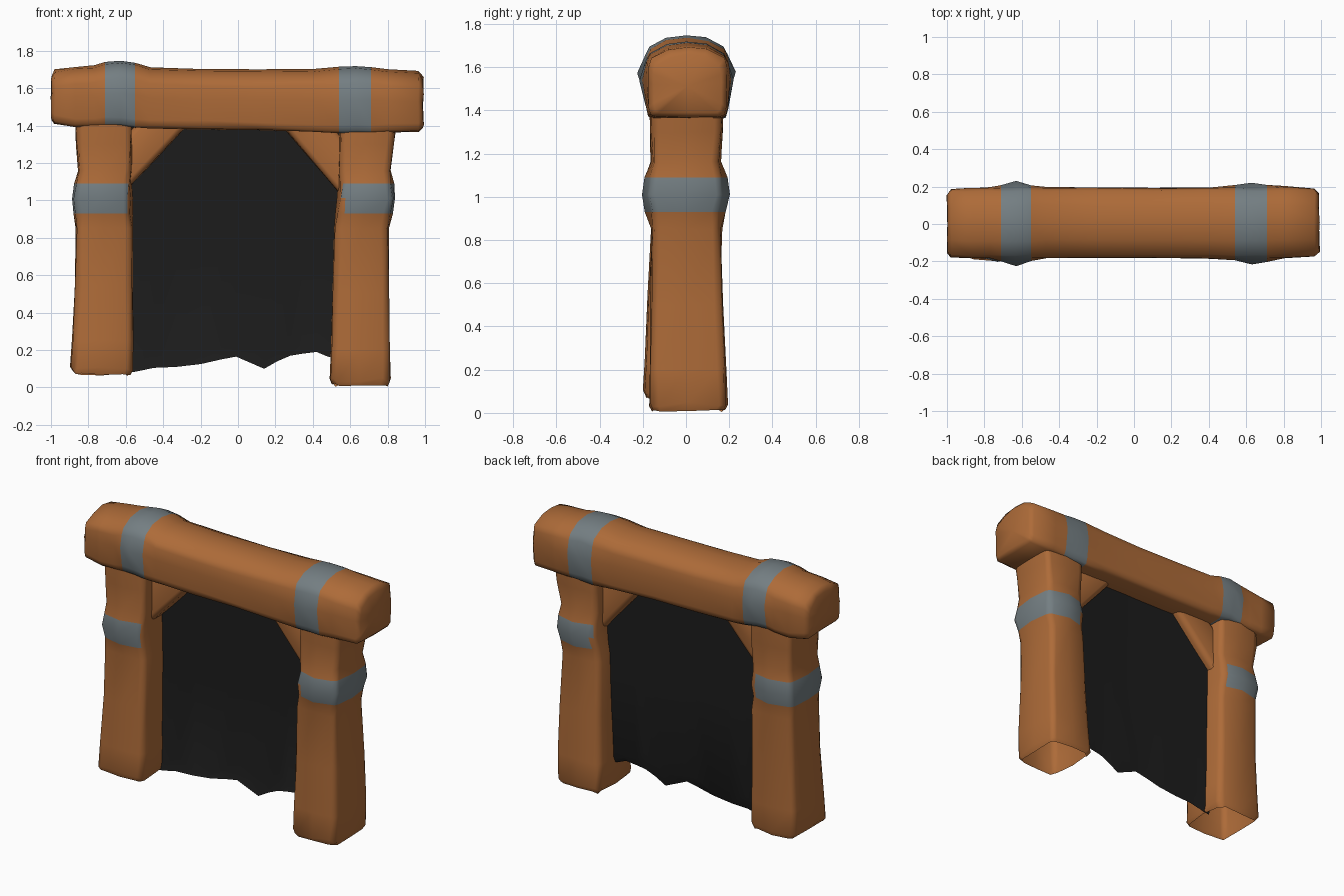
import bpy, bmesh, math, random
from mathutils import Vector

if "Cube" in bpy.data.objects:
    bpy.data.objects.remove(bpy.data.objects["Cube"])

random.seed(4)


def mat(name, rgb):
    m = bpy.data.materials.new(name)
    m.diffuse_color = (*rgb, 1)
    m.use_nodes = True
    m.node_tree.nodes["Principled BSDF"].inputs["Base Color"].default_value = m.diffuse_color
    return m


WOOD = mat("orange wood", (0.42, 0.147, 0.04))
METAL = mat("grey metal", (0.175, 0.21, 0.225))
DARK = mat("black opening", (0.0115, 0.0115, 0.0115))


def finish(name, bm, mats, rule=None, angle=62):
    bmesh.ops.recalc_face_normals(bm, faces=bm.faces)
    if rule:
        for f in bm.faces:
            f.material_index = int(rule(f.calc_center_median()))
    me = bpy.data.meshes.new(name)
    bm.to_mesh(me)
    bm.free()
    for m in mats:
        me.materials.append(m)
    ob = bpy.data.objects.new(name, me)
    bpy.context.collection.objects.link(ob)
    bpy.ops.object.select_all(action='DESELECT')
    ob.select_set(True)
    bpy.context.view_layer.objects.active = ob
    bpy.ops.object.shade_smooth_by_angle(angle=math.radians(angle))
    return ob


def loft(rings, jitter=0.004, caps=True):
    """Skin a list of closed rings, with optional fan caps."""
    bm = bmesh.new()
    loops = []
    for ring in rings:
        loops.append([bm.verts.new(Vector(p) + Vector([random.uniform(-jitter, jitter) for _ in range(3)]))
                      for p in ring])
    for a, b in zip(loops, loops[1:]):
        for i in range(len(a)):
            j = (i + 1) % len(a)
            bm.faces.new((a[i], a[j], b[j], b[i]))
    for end in (loops[0], loops[-1]) if caps else ():
        c = bm.verts.new(sum((v.co for v in end), Vector()) / len(end))
        for i in range(len(end)):
            bm.faces.new((end[i], end[(i + 1) % len(end)], c))
    return bm


def rounded(x0, x1, y0, y1, r=0.035, sink=0.0):
    """Rectangle with rounded corners (optionally sunk) and side midpoints."""
    pts = []
    cx, cy = (x0 + x1) / 2, (y0 + y1) / 2
    mids = ((cx, y1), (x0, cy), (cx, y0), (x1, cy))
    sx = sink * 0.5
    x0, x1, y0, y1 = x0 + sx, x1 - sx, y0 + sink, y1 - sink
    corners = ((x1 - r, y1 - r, 0), (x0 + r, y1 - r, 90), (x0 + r, y0 + r, 180), (x1 - r, y0 + r, 270))
    for (px, py, a0), m in zip(corners, mids):
        for k in range(3):
            a = math.radians(a0 + 45 * k)
            pts.append((px + r * math.cos(a), py + r * math.sin(a)))
        pts.append(m)
    return pts


# Posts, open underneath: rows of z, x0, x1, y0, y1; three sides carry a band
LEFT = [(0.075, -0.88, -0.575, -0.185, 0.15), (0.10, -0.895, -0.56, -0.198, 0.16),
        (0.25, -0.888, -0.56, -0.19, 0.16), (0.55, -0.873, -0.565, -0.175, 0.16),
        (0.85, -0.867, -0.565, -0.165, 0.165), (0.93, -0.88, -0.565, -0.185, 0.18),
        (1.01, -0.888, -0.565, -0.20, 0.195), (1.09, -0.88, -0.565, -0.19, 0.185),
        (1.16, -0.855, -0.565, -0.162, 0.16), (1.30, -0.868, -0.565, -0.165, 0.17),
        (1.45, -0.87, -0.565, -0.165, 0.17)]
RIGHT = [(0.012, 0.505, 0.80, -0.16, 0.18), (0.04, 0.49, 0.815, -0.17, 0.192),
         (0.20, 0.497, 0.813, -0.17, 0.188), (0.50, 0.507, 0.808, -0.167, 0.175),
         (0.85, 0.515, 0.803, -0.162, 0.163), (0.93, 0.523, 0.825, -0.188, 0.18),
         (1.01, 0.53, 0.843, -0.205, 0.20), (1.09, 0.535, 0.835, -0.19, 0.19),
         (1.16, 0.538, 0.815, -0.16, 0.16), (1.30, 0.54, 0.835, -0.165, 0.172),
         (1.45, 0.545, 0.852, -0.165, 0.172)]
for name, rows, inner in (("left_post", LEFT, 0.565), ("right_post", RIGHT, 0.53)):
    rings = []
    for k, (z, *box) in enumerate(rows):
        rag = 0.012 if k < 2 else 0.0
        sink = 0.025 if 5 <= k <= 7 else 0.006
        rings.append([(x, y, z + random.uniform(-rag, rag)) for x, y in rounded(*box, sink=sink)])
    bm = loft(rings, 0.004, caps=False)
    for v in bm.verts:  # keep band edges straight and feet above ground
        for zb in (0.93, 1.09):
            if abs(v.co.z - zb) < 0.01:
                v.co.z = zb
        v.co.z = max(v.co.z, 0)
    finish(name, bm, [WOOD, METAL],
           lambda c, i=inner: 0.93 < c.z < 1.09 and abs(c.x) > i + 0.035)

# Lintel: rows of x, z bottom, z top, y0, y1, with an arched top
BEAM = [(-0.998, 1.43, 1.665, -0.155, 0.155), (-0.98, 1.41, 1.70, -0.178, 0.183),
        (-0.87, 1.39, 1.715, -0.182, 0.19), (-0.77, 1.395, 1.722, -0.185, 0.195),
        (-0.71, 1.40, 1.737, -0.20, 0.208), (-0.63, 1.40, 1.75, -0.225, 0.23),
        (-0.55, 1.39, 1.735, -0.20, 0.21), (-0.47, 1.385, 1.713, -0.185, 0.20),
        (-0.2, 1.38, 1.705, -0.18, 0.195), (0.1, 1.375, 1.702, -0.18, 0.19),
        (0.4, 1.365, 1.703, -0.182, 0.195), (0.54, 1.358, 1.713, -0.195, 0.205),
        (0.63, 1.36, 1.72, -0.213, 0.22), (0.71, 1.36, 1.712, -0.20, 0.21),
        (0.80, 1.362, 1.703, -0.185, 0.20), (0.965, 1.37, 1.695, -0.175, 0.19),
        (0.99, 1.39, 1.66, -0.15, 0.165)]
rings = []
for x, zb, zt, y0, y1 in BEAM:
    c, h, zm = (y0 + y1) / 2, (y1 - y0) / 2, (zb + zt) / 2
    e = min(h, 0.187) / h  # bands swell at mid height only
    half = [(0.0, zb), (0.84 * e, zb), (0.95 * e, zb + 0.012), (e, zb + 0.045), (1.0, zm),
            (e, zt - 0.09), (0.92 * e, zt - 0.055), (0.5 * e, zt - 0.012)]
    prof = half + [(0.0, zt)] + [(-u, z) for u, z in reversed(half[1:])]
    rings.append([(x, c + h * u, z) for u, z in prof])
bm = loft(rings, 0.004)
for v in bm.verts:
    for xb in (-0.71, -0.55, 0.54, 0.71):
        if abs(v.co.x - xb) < 0.01:
            v.co.x = xb
finish("lintel_beam", bm, [WOOD, METAL],
       lambda c: -0.71 < c.x < -0.55 or 0.54 < c.x < 0.71)

# Diagonal corner braces between the posts and the lintel
for name, low, high in (("left_brace", (-0.64, 1.01), (-0.20, 1.475)),
                        ("right_brace", (0.61, 0.96), (0.18, 1.465))):
    a, b = Vector((low[0], 0, low[1])), Vector((high[0], 0, high[1]))
    d = (b - a).normalized()
    n = Vector((-d.z, 0, d.x))
    if n.z < 0:
        n = -n
    rings = []
    for t in (0.0, 0.33, 0.66, 1.0):
        p = a.lerp(b, t)
        rings.append([p + n * u + Vector((0, v, 0)) for u, v in rounded(0.0, 0.2, -0.075, 0.085, 0.03)])
    finish(name, loft(rings, 0.003, caps=False), [WOOD])

# Dark opening: a thin sheet, set back slightly to the right, with a ragged hem
HEM = [(-0.60, 0.075, 0.12), (-0.52, 0.09, 0.14), (-0.45, 0.105, 0.19), (-0.33, 0.11, 0.13),
       (-0.20, 0.125, 0.15), (-0.09, 0.15, 0.21), (-0.01, 0.165, 0.21), (0.14, 0.10, 0.19),
       (0.21, 0.14, 0.23), (0.28, 0.17, 0.29), (0.34, 0.18, 0.21), (0.42, 0.19, 0.22),
       (0.48, 0.165, 0.20), (0.55, 0.15, 0.20)]
bm = bmesh.new()
cols = []
for x, zb, zf in HEM:
    y = 0.02 + 0.03 * max(0, x)
    cols.append([bm.verts.new(p) for p in ((x, y - 0.015, zb), (x, y, zf), (x, y + 0.01, 0.75), (x, y + 0.01, 1.43))])
for a, b in zip(cols, cols[1:]):
    for i in range(3):
        bm.faces.new((a[i], b[i], b[i + 1], a[i + 1]))
finish("dark_opening", bm, [DARK])
